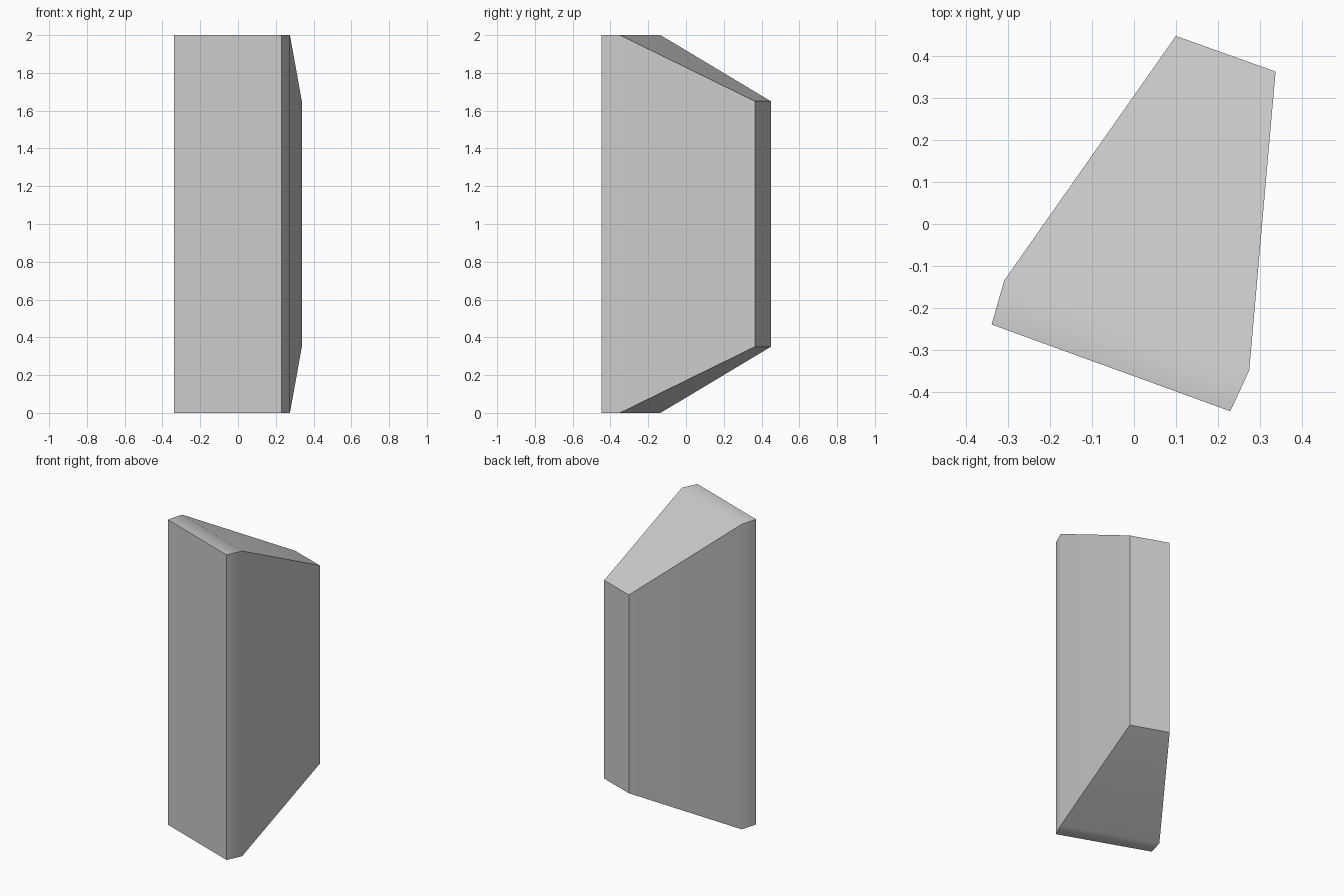
import bpy
import bmesh
from math import radians

cube = bpy.data.objects.get("Cube")
if cube:
    bpy.data.objects.remove(cube, do_unlink=True)

# Plain grey for the whole block
grey = bpy.data.materials.new("plain_grey")
grey.use_nodes = True
colour = (0.6, 0.6, 0.6, 1)
grey.diffuse_color = colour
grey.node_tree.nodes["Principled BSDF"].inputs["Base Color"].default_value = colour

# Footprint corners with the inset of each corner from the ends (x, y, inset)
footprint = [
    (-0.34, -0.24, 0), (0.23, -0.447, 0), (0.275, -0.35, 0),
    (0.338, 0.364, 0.35), (0.10, 0.449, 0.35), (-0.31, -0.135, 0),
]
HEIGHT = 2

bm = bmesh.new()
lower = [bm.verts.new((x, y, inset)) for x, y, inset in footprint]
upper = [bm.verts.new((x, y, HEIGHT - inset)) for x, y, inset in footprint]

# Side walls
count = len(footprint)
for i in range(count):
    j = (i + 1) % count
    bm.faces.new((lower[i], lower[j], upper[j], upper[i]))

# Each end: a flat strip at the front and a slope towards the back
for ring in (lower, upper):
    bm.faces.new((ring[0], ring[1], ring[2], ring[5]))
    bm.faces.new(ring[2:])
bmesh.ops.recalc_face_normals(bm, faces=bm.faces)

mesh = bpy.data.meshes.new("wedge_block")
bm.to_mesh(mesh)
bm.free()
mesh.materials.append(grey)
block = bpy.data.objects.new("wedge_block", mesh)
bpy.context.collection.objects.link(block)

# Soft shallow creases, sharp corners
bpy.ops.object.select_all(action="DESELECT")
block.select_set(True)
bpy.context.view_layer.objects.active = block
bpy.ops.object.shade_smooth_by_angle(angle=radians(35))
weighted = block.modifiers.new("weighted_normals", "WEIGHTED_NORMAL")
weighted.keep_sharp = True
